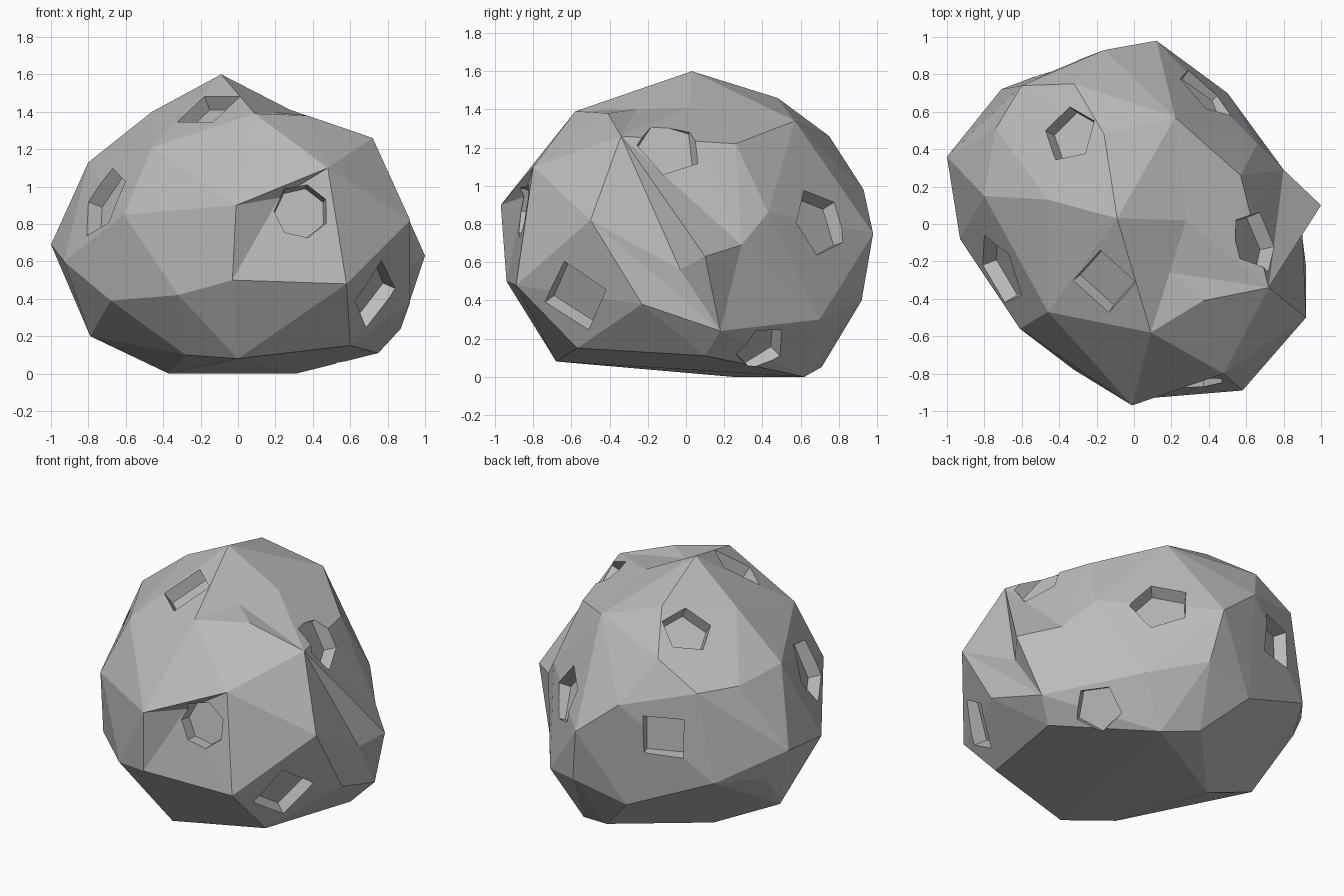
import bpy, bmesh, math
from mathutils import Vector, Matrix, geometry
from mathutils.bvhtree import BVHTree

cube = bpy.data.objects.get("Cube")
if cube:
    bpy.data.objects.remove(cube)

# Corner points of the boulder
CORNERS = [
    # crown
    (-.09, .03, 1.6), (.09, -.58, 1.39), (.37, -.41, 1.38), (.28, .02, 1.41),
    (.72, -.34, 1.26), (-.16, .48, 1.46), (.22, .57, 1.34), (-.32, .75, 1.26),
    (-.46, .13, 1.4), (-.46, -.47, 1.21), (.63, .1, 1.19), (.57, .26, 1.22),
    # waist
    (-.8, .15, 1.13), (-.74, .51, 1.1), (-.6, .74, 1.1), (-.16, .93, .98),
    (.12, .98, .75), (-1, .36, .69), (-.93, -.08, .6), (-.61, -.56, .85),
    (-.01, -.97, .9), (.48, -.8, 1.1), (.92, -.5, .82),
    (.8, .29, .69), (.66, .43, .86), (-.71, .72, .53),
    # underside
    (-.03, -.94, .5), (.58, -.89, .48), (-.32, -.78, .42), (-.68, -.43, .39),
    (-.88, .43, .5), (.92, -.23, .38), (.18, .92, .4), (.5, .7, .3),
    (-.17, .86, .3), (-.79, .15, .2), (.87, .18, .24), (.75, .1, .11),
    (.6, -.57, .15), (0, -.68, .08), (-.28, -.5, .1), (-.37, .24, 0),
    (.31, .62, 0), (.08, .71, .05),
]

# Worked in after the hull: a place on the edge to split, and where it goes
RESHAPED = [
    ((.86, -.1, .755), (.9, -.03, .56)),    # side fold
    ((.85, .13, .625), (1, .1, .63)),       # side spur
    ((.28, -.93, .69), (.22, -.85, .94)),   # front hollow
    ((.14, -.19, 1.49), (.19, -.26, 1.4)),  # crown hollow
]

# Pockets: centre, radius, number of sides, turn in degrees
POCKETS = [
    ((.34, -.86, .87), .15, 7, 0),
    ((.72, -.57, .43), .2, 4, 10),
    ((-.72, -.25, .92), .21, 5, 0),
    ((-.16, -.31, 1.42), .185, 4, 45),
    ((.62, -.1, 1.19), .18, 5, 0),
    ((.4, .72, .82), .19, 5, 0),
    ((.62, .4, .14), .15, 5, 20),
    ((-.36, .49, 1.38), .16, 5, 36),
    ((-.42, .84, .8), .18, 4, 45),
]
DEPTH = .08


def make_object(name, bm):
    mesh = bpy.data.meshes.new(name)
    bm.to_mesh(mesh)
    obj = bpy.data.objects.new(name, mesh)
    bpy.context.scene.collection.objects.link(obj)
    return obj


def edge_distance(edge, point):
    a, b = (v.co for v in edge.verts)
    near, t = geometry.intersect_point_line(point, a, b)
    t = min(max(t, 0), 1)
    return (a.lerp(b, t) - point).length


def move_surface(bm, place, target):
    """Split the edge nearest the place and move it to the target."""
    edge = min(bm.edges, key=lambda e: edge_distance(e, place))
    faces = list(edge.link_faces)
    opposite = [next(v for v in f.verts if v not in edge.verts) for f in faces]
    new_vert = bmesh.utils.edge_split(edge, edge.verts[0], .5)[1]
    new_vert.co = target
    for face, far in zip(faces, opposite):
        bmesh.utils.face_split(face, new_vert, far)


def build_body():
    """Faceted hull, with hollows and the spur formed afterwards."""
    bm = bmesh.new()
    for corner in CORNERS:
        bm.verts.new(corner)
    bmesh.ops.convex_hull(bm, input=list(bm.verts))
    inner = [v for v in bm.verts if not v.link_faces]
    points = [v.co.copy() for v in inner]
    bmesh.ops.delete(bm, geom=inner, context='VERTS')
    bmesh.ops.triangulate(bm, faces=list(bm.faces))
    for place, target in RESHAPED:
        move_surface(bm, Vector(place), Vector(target))
    for point in points:
        move_surface(bm, point, point)
    bmesh.ops.recalc_face_normals(bm, faces=list(bm.faces))
    return bm


body = build_body()
surface = BVHTree.FromBMesh(body)
boulder = make_object("boulder", body)
body.free()

# Tapered prisms that cut the pockets, each square to the surface
cutters = bmesh.new()
for centre, radius, sides, turn in POCKETS:
    spot, normal, _, _ = surface.find_nearest(Vector(centre))
    up = Vector((0, 0, 1)) if abs(normal.z) < .9 else Vector((0, 1, 0))
    side = up.cross(normal).normalized()
    rise = normal.cross(side)
    frame = Matrix((rise, -side, normal)).transposed().to_4x4()
    frame.translation = spot
    bmesh.ops.create_cone(
        cutters, cap_ends=True, segments=sides,
        radius1=radius * .92, radius2=radius * 1.04, depth=DEPTH * 2,
        matrix=frame @ Matrix.Rotation(math.radians(turn), 4, 'Z'))
bmesh.ops.recalc_face_normals(cutters, faces=list(cutters.faces))
pocket_cutter = make_object("pocket_cutter", cutters)
cutters.free()
pocket_cutter.hide_render = True
pocket_cutter.hide_viewport = True

cut = boulder.modifiers.new("pockets", 'BOOLEAN')
cut.operation = 'DIFFERENCE'
cut.solver = 'EXACT'
cut.object = pocket_cutter

# One plain stone colour
stone = bpy.data.materials.new("stone_grey")
stone.use_nodes = True
grey = (.5, .5, .5, 1)
stone.diffuse_color = grey
stone.node_tree.nodes["Principled BSDF"].inputs["Base Color"].default_value = grey
boulder.data.materials.append(stone)
pocket_cutter.data.materials.append(stone)
